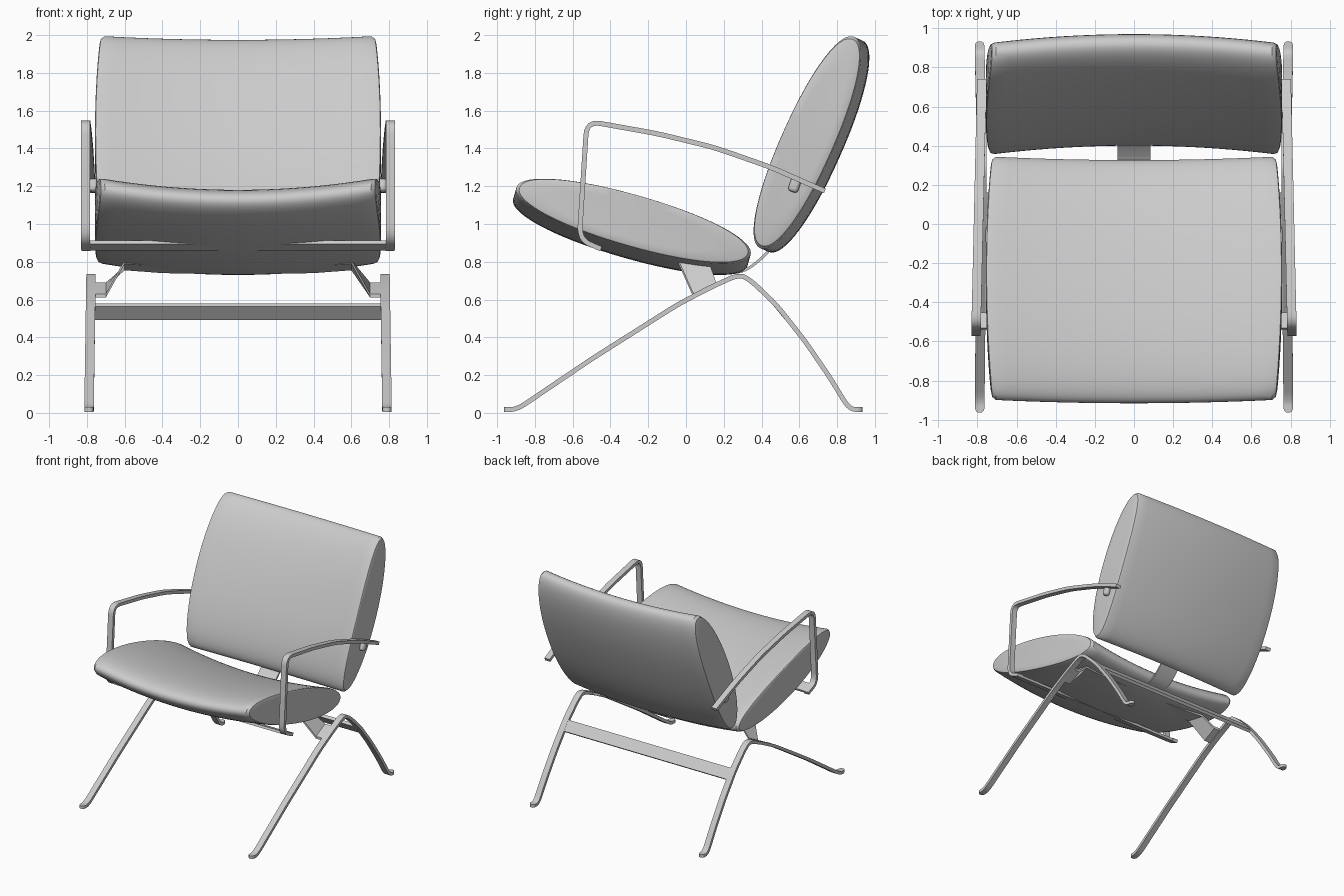
import bpy, bmesh, math
from mathutils import Vector

if "Cube" in bpy.data.objects:
    bpy.data.objects.remove(bpy.data.objects["Cube"])


def finish(name, bm, mirror=False, bevel=0):
    bmesh.ops.recalc_face_normals(bm, faces=bm.faces[:])
    me = bpy.data.meshes.new(name)
    bm.to_mesh(me)
    bm.free()
    ob = bpy.data.objects.new(name, me)
    bpy.context.collection.objects.link(ob)
    if mirror:
        ob.modifiers.new("mirror", 'MIRROR')
    if bevel:
        m = ob.modifiers.new("bevel", 'BEVEL')
        m.width, m.segments, m.limit_method = bevel, 3, 'ANGLE'
    return ob


def skin(bm, rings):
    # bridge closed vertex rings and cap both ends
    vs = [[bm.verts.new(p) for p in r] for r in rings]
    n = len(vs[0])
    for a, b in zip(vs, vs[1:]):
        for i in range(n):
            j = (i + 1) % n
            bm.faces.new((a[i], a[j], b[j], b[i]))
    bm.faces.new(vs[0])
    bm.faces.new(vs[-1])


def fillet(pts, r, steps=6):
    # round every inner corner of a (y, z) path
    P = [Vector(p) for p in pts]
    out = [P[0]]
    for a, b, c in zip(P, P[1:], P[2:]):
        s = b + (a - b).normalized() * min(r, (a - b).length * 0.47)
        e = b + (c - b).normalized() * min(r, (c - b).length * 0.47)
        for k in range(steps + 1):
            t = k / steps
            out.append(s * (1 - t) ** 2 + b * 2 * t * (1 - t) + e * t * t)
    out.append(P[-1])
    return out


def strap(name, path, hw, thick, xc=lambda y, z: 0, rounded=False, **kw):
    # flat bar following a (y, z) path, hw = half width along x
    P = [Vector(p) for p in path]
    W = [hw] * len(P)
    if rounded:
        d0, d1 = (P[1] - P[0]).normalized(), (P[-2] - P[-1]).normalized()
        fr = (0.04, 0.15, 0.4, 1)
        w = [hw * math.sqrt(1 - (1 - f) ** 2) for f in fr]
        P = ([P[0] + d0 * hw * f for f in fr] + P[1:-1]
             + [P[-1] + d1 * hw * f for f in reversed(fr)])
        W = w + [hw] * (len(P) - 8) + w[::-1]
    rings = []
    for i, p in enumerate(P):
        t = (P[min(i + 1, len(P) - 1)] - P[max(i - 1, 0)]).normalized()
        n = Vector((-t.y, t.x)) * thick / 2
        x = xc(*p)
        rings.append([(x + s * W[i], p.x + k * n.x, p.y + k * n.y)
                      for s, k in ((-1, -1), (1, -1), (1, 1), (-1, 1))])
    bm = bmesh.new()
    skin(bm, rings)
    return finish(name, bm, **kw)


def cushion(name, centre, angle, length, thick, sag, power):
    # oval section swept along x, sagging in the middle, with domed ends
    d = Vector((math.cos(angle), math.sin(angle)))
    nrm = Vector((-d.y, d.x))
    body = [(-0.97 + 1.94 * k / 20, 1.0) for k in range(21)]
    end = [(1, 0.1), (1, 0.4), (1, 0.7), (1, 0.93), (0.995, 0.975)]
    spec = [(-t, s) for t, s in end] + body + end[::-1]
    rings = []
    for t, s in spec:
        ring = []
        for k in range(72):
            a = 2 * math.pi * k / 72
            c, q = math.cos(a), math.sin(a)
            u = math.copysign(abs(c) ** (2 / power), c) * s
            v = math.copysign(abs(q) ** (2 / power), q) * s
            p = Vector(centre) + d * length * u + nrm * (thick * v + sag * (1 - t * t))
            ring.append((t * (0.757 - 0.03 * u * u), p.x, p.y))
        rings.append(ring)
    bm = bmesh.new()
    skin(bm, rings)
    return finish(name, bm)


# cushions
cushion("seat_cushion", (-0.277, 1.018), math.radians(-16), 0.645, 0.138, -0.065, 2.1)
cushion("back_cushion", (0.64, 1.432), math.radians(66), 0.612, 0.14, -0.05, 2.15)

# legs: one bent bar per side makes front leg, top bend and rear leg
leg = [(-0.965, 0.018), (-0.895, 0.018), (-0.5, 0.285), (-0.05, 0.57), (0.12, 0.66),
       (0.285, 0.735), (0.35, 0.695), (0.48, 0.57), (0.63, 0.38), (0.76, 0.19),
       (0.865, 0.018), (0.935, 0.018)]
strap("leg_frame", fillet(leg, 0.06), 0.025, 0.025,
      lambda y, z: 0.789 - 0.015 * z, rounded=True, mirror=True)

# cross bar between the rear legs
strap("rear_leg_bar", [(0.475, 0.572), (0.535, 0.499)], 0.77, 0.025)

# armrests and the bar that joins them under the seat
arm = [(0.735, 1.175), (0.45, 1.30), (0.15, 1.405), (-0.15, 1.478),
       (-0.525, 1.545), (-0.565, 0.918), (-0.45, 0.868)]
strap("armrest", fillet(arm, 0.075), 0.024, 0.026,
      lambda y, z: 0.795 - 0.023 * y, mirror=True)
strap("armrest_bar", [(-0.535, 0.903), (-0.455, 0.87)], 0.79, 0.02)

# pegs holding the back cushion to the armrests
strap("armrest_peg", [(0.59, 1.25), (0.563, 1.17)], 0.022, 0.055,
      lambda y, z: 0.765, mirror=True, bevel=0.018)

# central strap joining seat and back
strap("back_support", fillet([(-0.3, 0.852), (0.0, 0.772), (0.16, 0.742), (0.30, 0.742),
                              (0.40, 0.815), (0.52, 0.95)], 0.06), 0.085, 0.014)

# bent strap carrying the seat on the leg frames
half = [(0.77, 0.04, 0.62, 0.16, 0.68), (0.70, 0.04, 0.62, 0.16, 0.68),
        (0.60, -0.04, 0.80, 0.13, 0.765), (0.40, -0.04, 0.785, 0.135, 0.75)]
section = half + [(0, -0.04, 0.775, 0.14, 0.742)] + [(-h[0],) + h[1:] for h in half[::-1]]
bm = bmesh.new()
skin(bm, [[(x, y0, z0 - 0.01), (x, y1, z1 - 0.01), (x, y1, z1 + 0.01), (x, y0, z0 + 0.01)]
          for x, y0, z0, y1, z1 in section])
finish("seat_support", bm)

# smooth shading with crisp edges
for ob in bpy.data.objects:
    ob.select_set(True)
    bpy.context.view_layer.objects.active = ob
bpy.ops.object.shade_smooth_by_angle(angle=math.radians(32))
